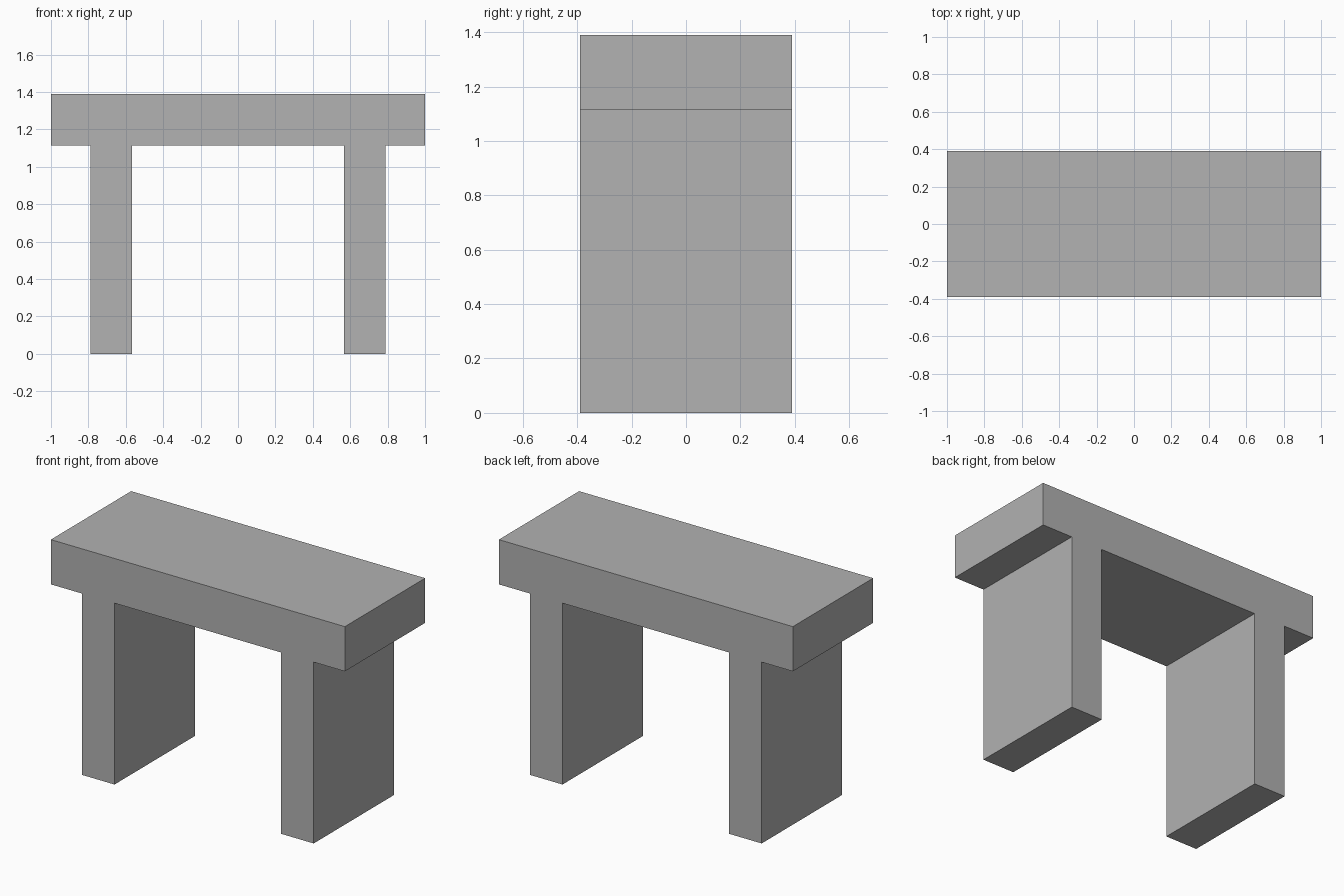
import bpy
import bmesh

cube = bpy.data.objects.get("Cube")
if cube:
    bpy.data.objects.remove(cube, do_unlink=True)

# Stone colour
stone = bpy.data.materials.new("grey_stone")
stone.use_nodes = True
colour = (0.445, 0.445, 0.445, 1)
stone.diffuse_color = colour
stone.node_tree.nodes["Principled BSDF"].inputs["Base Color"].default_value = colour

# Main dimensions
half_length, half_depth = 1.0, 0.39
leg_inner, leg_outer = 0.567, 0.788
underside, top = 1.115, 1.39

# Half of the front outline, from the top corner down around the leg
half = [(half_length, top), (half_length, underside),
        (leg_outer, underside), (leg_outer, 0),
        (leg_inner, 0), (leg_inner, underside)]
outline = half + [(-x, z) for x, z in reversed(half)]

# Bench: the mirrored outline extruded from front to back
bm = bmesh.new()
front = bm.faces.new([bm.verts.new((x, -half_depth, z)) for x, z in outline])
result = bmesh.ops.extrude_face_region(bm, geom=[front], use_keep_orig=True)
moved = [v for v in result["geom"] if isinstance(v, bmesh.types.BMVert)]
bmesh.ops.translate(bm, verts=moved, vec=(0, 2 * half_depth, 0))
bmesh.ops.recalc_face_normals(bm, faces=bm.faces)

mesh = bpy.data.meshes.new("bench")
bm.to_mesh(mesh)
bm.free()
mesh.materials.append(stone)
bench = bpy.data.objects.new("bench", mesh)
bpy.context.collection.objects.link(bench)
